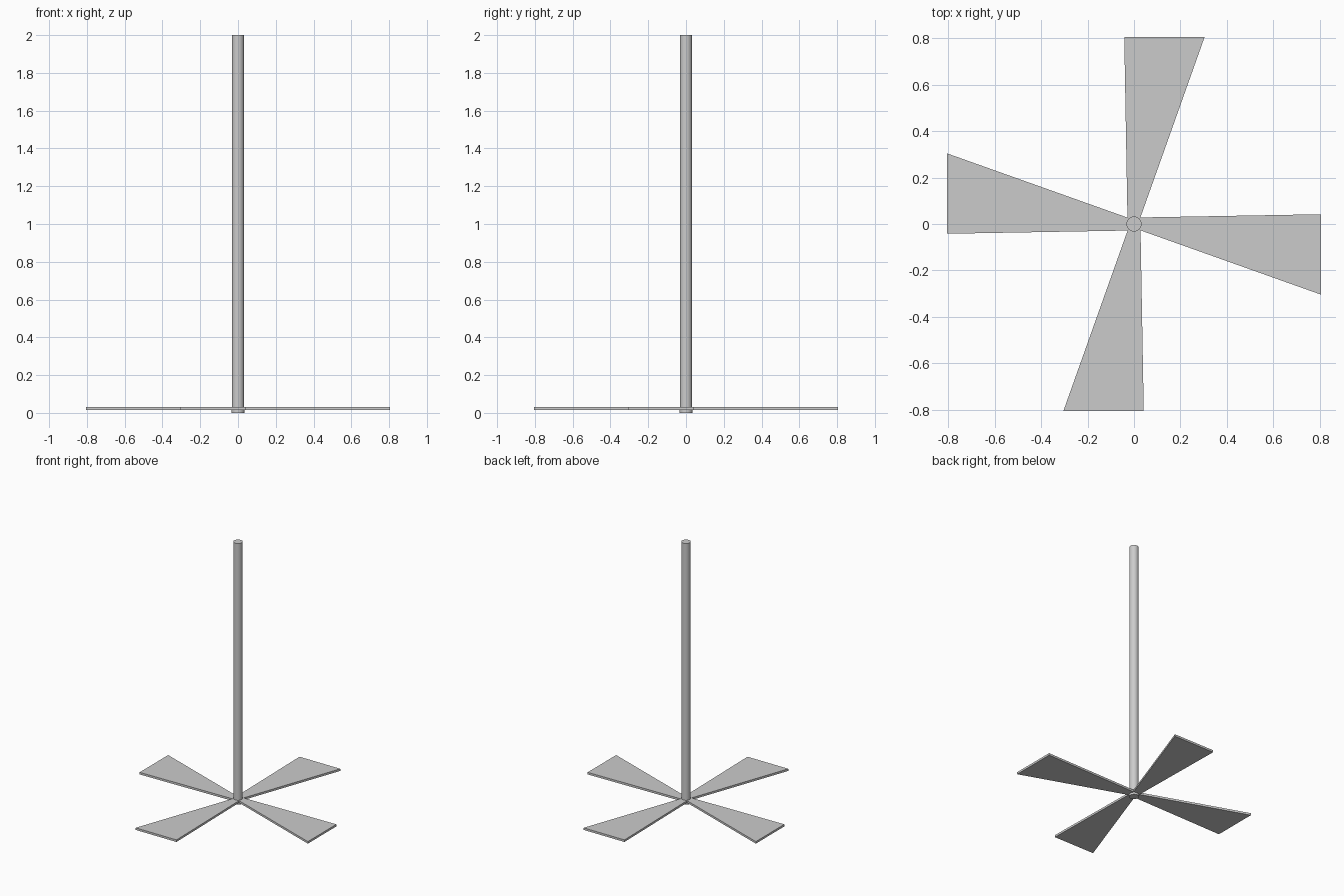
import bpy, bmesh
from math import radians
from mathutils import Matrix

if "Cube" in bpy.data.objects:
    bpy.data.objects.remove(bpy.data.objects["Cube"])


def cylinder(name, radius, z0, z1, sides=16):
    bpy.ops.mesh.primitive_cylinder_add(vertices=sides, radius=radius, depth=z1 - z0,
                                        location=(0, 0, (z0 + z1) / 2))
    bpy.context.object.name = name
    bpy.ops.object.shade_smooth_by_angle(angle=radians(30))


def blade(name, turn, z0=0.016, z1=0.032):
    outline = [(0.018, -0.024), (0.805, -0.304), (0.805, 0.042), (0.018, 0.028)]
    bm = bmesh.new()
    face = bm.faces.new([bm.verts.new((x, y, z0)) for x, y in outline])
    top = bmesh.ops.extrude_face_region(bm, geom=[face])["geom"]
    bmesh.ops.translate(bm, vec=(0, 0, z1 - z0),
                        verts=[v for v in top if isinstance(v, bmesh.types.BMVert)])
    bmesh.ops.recalc_face_normals(bm, faces=bm.faces)
    bm.transform(Matrix.Rotation(radians(turn), 4, 'Z'))
    mesh = bpy.data.meshes.new(name)
    bm.to_mesh(mesh)
    bm.free()
    bpy.context.collection.objects.link(bpy.data.objects.new(name, mesh))


# Long hanging rod and the small cap under it
cylinder("rod", 0.033, 0.012, 2.0)
cylinder("hub_cap", 0.035, 0.0, 0.016)

# Four flat tapered blades
for i in range(4):
    blade(f"blade_{i + 1}", 90 * i)
